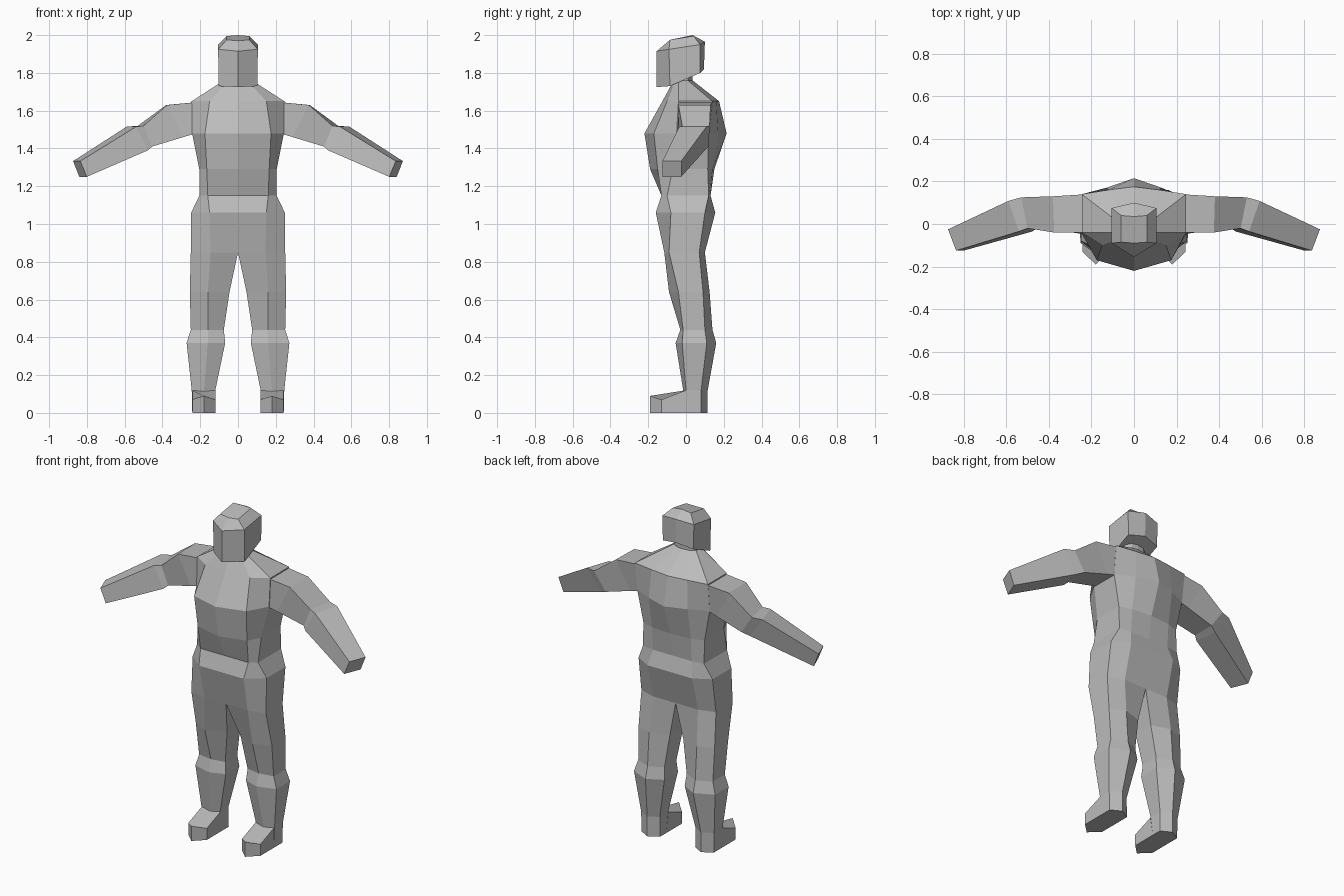
import bpy
import bmesh

cube = bpy.data.objects.get("Cube")
if cube:
    bpy.data.objects.remove(cube, do_unlink=True)

# One plain grey for the whole figure
grey = bpy.data.materials.new("plain grey")
grey.use_nodes = True
colour = (0.5, 0.5, 0.5, 1)
grey.diffuse_color = colour
grey.node_tree.nodes["Principled BSDF"].inputs["Base Color"].default_value = colour


def loft(name, rings, mirror=False):
    """Skin closed rings of equal point count, cap both ends, optionally flip in x."""
    sign = -1 if mirror else 1
    bm = bmesh.new()
    loops = [[bm.verts.new((sign * x, y, z)) for x, y, z in ring] for ring in rings]
    for low, high in zip(loops, loops[1:]):
        count = len(low)
        for i in range(count):
            j = (i + 1) % count
            bm.faces.new((low[i], low[j], high[j], high[i]))
    bm.faces.new(loops[0])
    bm.faces.new(loops[-1])
    bmesh.ops.recalc_face_normals(bm, faces=bm.faces)
    mesh = bpy.data.meshes.new(name)
    bm.to_mesh(mesh)
    bm.free()
    mesh.materials.append(grey)
    obj = bpy.data.objects.new(name, mesh)
    bpy.context.collection.objects.link(obj)
    return obj


def pair(name, rings):
    """Make the left part and its mirrored right twin."""
    loft("left_" + name, rings)
    loft("right_" + name, rings, mirror=True)


def whole(half):
    """Close a half ring, running front centre to back centre, across x = 0."""
    return half + [(-x, y, z) for x, y, z in half[-2:0:-1]]


def section(z, front_y, panel_x, panel_y, side_x, side_front, side_back,
            back_x, back_y, spine_y):
    """Half section of the trunk: front centre, front panel, side, back panel, spine."""
    return [(0, front_y, z), (panel_x, panel_y, z), (side_x, side_front, z),
            (side_x, side_back, z), (back_x, back_y, z), (0, spine_y, z)]


# Trunk from crotch to neck
trunk = [
    section(.85, -.115, .145, -.115, .25, -.09, .07, .15, .10, .10),
    section(1.06, -.16, .15, -.16, .248, -.08, .10, .15, .155, .155),
    section(1.15, -.13, .16, -.13, .205, -.10, .12, .13, .13, .13),
    section(1.29, -.19, .165, -.15, .205, -.07, .115, .13, .14, .15),
    section(1.48, -.22, .175, -.17, .243, -.05, .12, .13, .17, .215),
    section(1.65, -.125, .15, -.10, .245, -.04, .14, .12, .16, .175),
    section(1.76, -.065, .05, -.06, .075, -.04, .01, .04, .03, .035),
    section(1.83, -.065, .05, -.06, .07, -.04, .01, .04, .03, .035),
]
loft("torso", [whole(half) for half in trunk])

# Head with a pointed face plane and a small flat crown
loft("head", [whole(half) for half in (
    [(0, -.155, 1.725), (.103, -.085, 1.73), (.103, .075, 1.80), (0, .095, 1.82)],
    [(0, -.155, 1.915), (.105, -.09, 1.925), (.105, .075, 1.95), (0, .10, 1.965)],
    [(0, -.09, 1.97), (.06, -.085, 1.975), (.06, .04, 1.995), (0, .035, 2)],
)])

# Arms: shoulder, upper arm, two elbow rings, hand (top back, top front, bottom front, bottom back)
pair("arm", [
    [(.22, .14, 1.645), (.22, -.04, 1.645), (.22, -.05, 1.48), (.22, .12, 1.48)],
    [(.38, .13, 1.63), (.375, -.04, 1.63), (.29, -.04, 1.46), (.29, .12, 1.46)],
    [(.53, .125, 1.52), (.50, -.02, 1.52), (.455, -.02, 1.41), (.455, .12, 1.41)],
    [(.59, .108, 1.515), (.54, -.035, 1.515), (.477, -.035, 1.39), (.50, .10, 1.39)],
    [(.873, -.025, 1.333), (.835, -.125, 1.333), (.80, -.125, 1.25), (.84, -.025, 1.25)],
])


def leg_section(z, inner_x, ridge_x, outer_x, front, back, bevel_front, bevel_back):
    """Six-sided leg section with a front and a back ridge."""
    return [(inner_x, bevel_front, z), (ridge_x, front, z), (outer_x, bevel_front, z),
            (outer_x, bevel_back, z), (ridge_x, back, z), (inner_x, bevel_back, z)]


# Legs: the thigh starts on the trunk's lower edge
thigh_top = [(0, -.115, .85)] + trunk[0][1:]
pair("leg", [
    thigh_top,
    leg_section(.64, .045, .16, .255, -.09, .125, -.04, .09),
    leg_section(.44, .075, .16, .25, -.03, .14, -.015, .10),
    leg_section(.37, .068, .16, .272, -.055, .16, -.02, .11),
    leg_section(.12, .12, .18, .245, -.015, .115, 0, .08),
    leg_section(0, .118, .18, .242, -.015, .115, 0, .08),
])

# Feet: pointed wedge rising to the ankle
sole = [(.118, .02, 0), (.118, -.13, 0), (.18, -.19, 0), (.242, -.13, 0), (.242, .02, 0)]
heights = (.12, .07, .09, .07, .12)
pair("foot", [sole, [(x, min(y, 0), z) for (x, y, _), z in zip(sole, heights)]])
